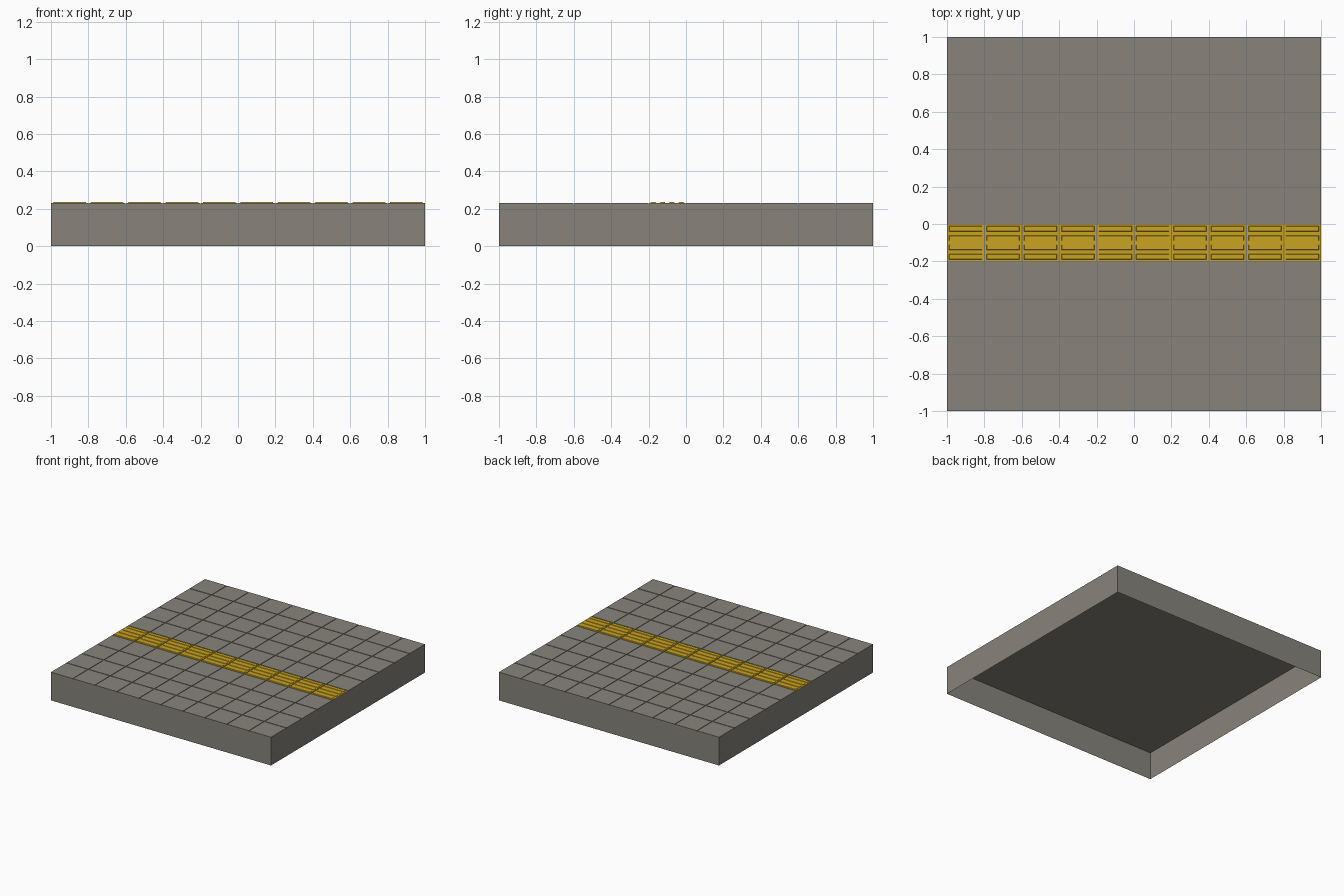
import bpy, bmesh

if "Cube" in bpy.data.objects:
    bpy.data.objects.remove(bpy.data.objects["Cube"])

TILE, GAP = 0.2, 0.006
BASE_Z, TILE_Z, BAR_Z = 0.228, 0.232, 0.235


def material(name, rgb):
    m = bpy.data.materials.new(name)
    m.diffuse_color = (*rgb, 1)
    m.use_nodes = True
    m.node_tree.nodes["Principled BSDF"].inputs["Base Color"].default_value = m.diffuse_color
    return m


grey = material("concrete grey", (0.246, 0.231, 0.198))
yellow = material("tactile yellow", (0.584, 0.366, 0.015))


def make_object(name, bm, mat):
    me = bpy.data.meshes.new(name)
    bm.to_mesh(me)
    bm.free()
    me.materials.append(mat)
    ob = bpy.data.objects.new(name, me)
    bpy.context.collection.objects.link(ob)
    return ob


def add_box(bm, x0, x1, y0, y1, z0, z1, taper=0.0):
    """Box without its bottom face; the top can be narrowed by taper."""
    lo = [bm.verts.new((x, y, z0)) for x, y in ((x0, y0), (x1, y0), (x1, y1), (x0, y1))]
    t = taper
    hi = [bm.verts.new((x, y, z1)) for x, y in
          ((x0 + t, y0 + t), (x1 - t, y0 + t), (x1 - t, y1 - t), (x0 + t, y1 - t))]
    for i in range(4):
        j = (i + 1) % 4
        bm.faces.new((lo[i], lo[j], hi[j], hi[i]))
    bm.faces.new(hi)


# Hollow platform shell, open underneath
bm = bmesh.new()
add_box(bm, -1, 1, -1, 1, 0, BASE_Z)
make_object("platform_shell", bm, grey)

# Paving tiles, with one row of yellow guide tiles carrying raised bars
paving, guide, bars = bmesh.new(), bmesh.new(), bmesh.new()
for row in range(10):
    for col in range(10):
        x0, y0 = -1 + col * TILE, -1 + row * TILE
        # half a joint on inner sides, flush on the outer edge
        xa = x0 + (GAP / 2 if col > 0 else 0)
        xb = x0 + TILE - (GAP / 2 if col < 9 else 0)
        ya = y0 + (GAP / 2 if row > 0 else 0)
        yb = y0 + TILE - (GAP / 2 if row < 9 else 0)
        is_guide = row == 4
        add_box(guide if is_guide else paving, xa, xb, ya, yb, BASE_Z, TILE_Z)
        if is_guide:
            for k in range(4):
                yc = y0 + TILE * (k + 0.5) / 4
                add_box(bars, x0 + 0.012, x0 + TILE - 0.012,
                        yc - 0.014, yc + 0.014, TILE_Z, BAR_Z, 0.002)

make_object("paving_tiles", paving, grey)
make_object("guide_tiles", guide, yellow)
make_object("guide_bars", bars, yellow)
